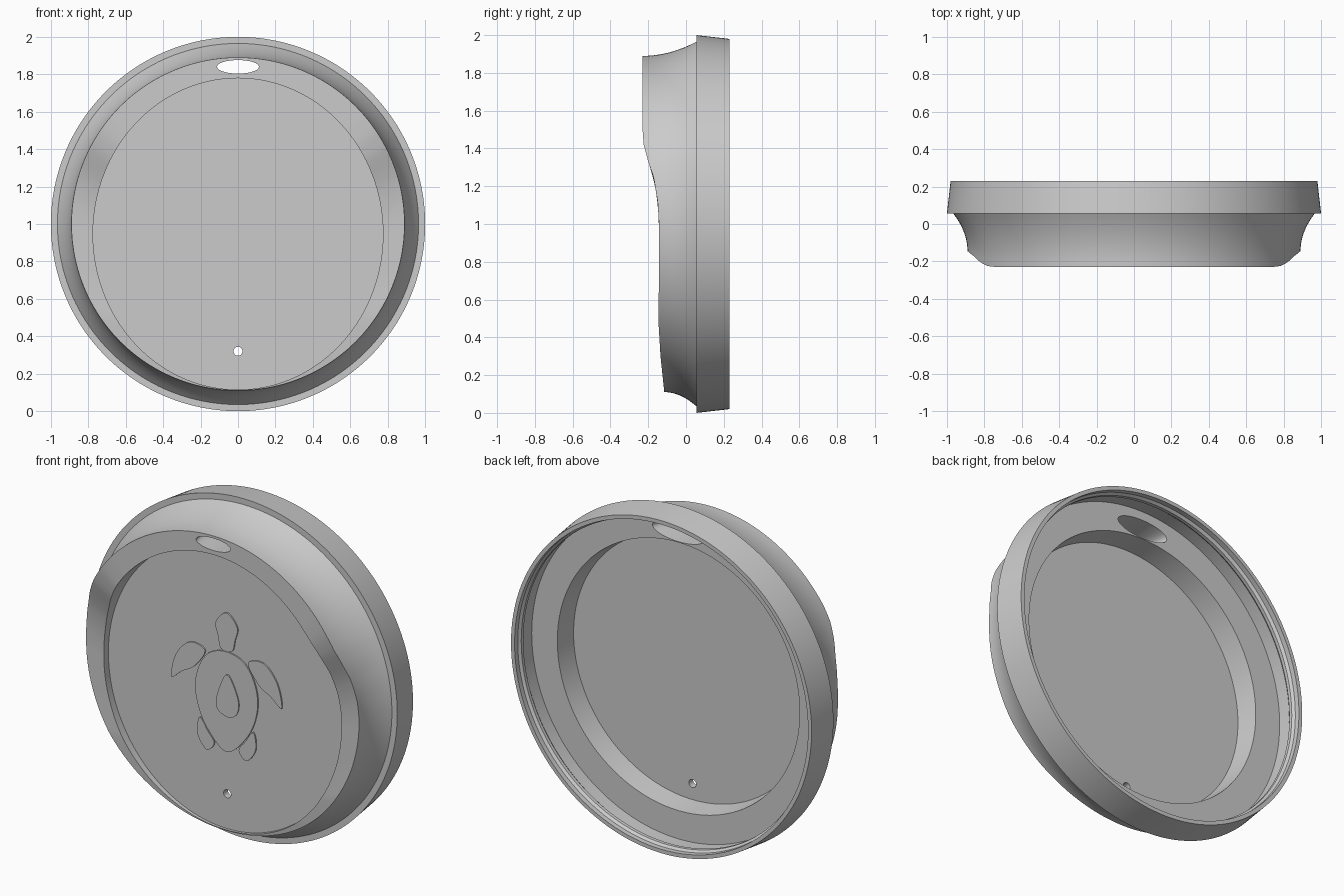
import bpy, bmesh, math
from mathutils import Vector

if "Cube" in bpy.data.objects:
    bpy.data.objects.remove(bpy.data.objects["Cube"])

SEG = 192
FLOOR = -0.10   # front face of the recessed floor

# Height of the raised ridge along z: (z, y)
CREST = [(0.0, -0.105), (0.11, -0.115), (0.3, -0.135), (0.5, -0.147), (0.7, -0.143),
         (1.0, -0.143), (1.12, -0.15), (1.25, -0.172), (1.33, -0.2), (1.42, -0.224),
         (1.5, -0.23), (2.0, -0.23)]


def crest(z):
    for (z0, y0), (z1, y1) in zip(CREST, CREST[1:]):
        if z <= z1:
            return y0 + (y1 - y0) * (z - z0) / (z1 - z0)
    return CREST[-1][1]


def circle(r, y):
    return lambda a: (r * math.sin(a), y, 1 + r * math.cos(a))


def wall(t):
    # Concave outer wall of the ridge, from the rim step up to the crest
    def point(a):
        r = 0.965 - 0.075 * (1 - (1 - t) ** 2)
        top = crest(1 + 0.89 * math.cos(a))
        return (r * math.sin(a), 0.055 + (top - 0.055) * t, 1 + r * math.cos(a))
    return point


def recess(y=None):
    # Slightly tall inner outline that meets the ridge edge at the bottom
    def point(a):
        x, z = 0.775 * math.sin(a), 0.947 + 0.832 * math.cos(a)
        return (x, crest(z) if y is None else y, z)
    return point


def finish(name, bm, angle=30):
    bmesh.ops.recalc_face_normals(bm, faces=bm.faces[:])
    me = bpy.data.meshes.new(name)
    bm.to_mesh(me)
    bm.free()
    ob = bpy.data.objects.new(name, me)
    bpy.context.collection.objects.link(ob)
    return ob


def smooth(ob, angle=30):
    bpy.ops.object.select_all(action='DESELECT')
    ob.select_set(True)
    bpy.context.view_layer.objects.active = ob
    bpy.ops.object.shade_smooth_by_angle(angle=math.radians(angle))


def loft(name, rings, seg=SEG):
    bm = bmesh.new()
    loops = [[bm.verts.new(f(2 * math.pi * i / seg)) for i in range(seg)] for f in rings]
    for a, b in zip(loops, loops[1:]):
        for i in range(seg):
            j = (i + 1) % seg
            bm.faces.new((a[i], a[j], b[j], b[i]))
    bm.faces.new(loops[0])
    bm.faces.new(loops[-1])
    return finish(name, bm)


# Lid: floor, ridge, rim, inner bead, band and underside cavity
lid = loft("lid", [
    recess(FLOOR), recess(),
    *[wall(t / 10) for t in range(10, -1, -1)],
    circle(1.0, 0.055), circle(0.98, 0.23), circle(0.957, 0.23),
    circle(0.957, 0.2), circle(0.945, 0.185), circle(0.945, 0.165), circle(0.957, 0.15),
    circle(0.957, 0.07), circle(0.79, 0.07), circle(0.775, -0.06)])


# Drinking opening (flared to the back) and vent hole
def oval(x, z, rx, rz, y):
    return lambda a: (x + rx * math.sin(a), y, z + rz * math.cos(a))


cutters = [
    loft("drink_cutter", [oval(0, 1.84, 0.112, 0.036, -0.3), oval(0, 1.84, 0.112, 0.036, -0.22),
                          oval(0, 1.85, 0.17, 0.055, 0.07), oval(0, 1.85, 0.17, 0.055, 0.12)], 48),
    loft("vent_cutter", [oval(0, 0.32, 0.024, 0.024, -0.3), oval(0, 0.32, 0.024, 0.024, 0.2)], 32)]
bpy.context.view_layer.objects.active = lid
for c in cutters:
    m = lid.modifiers.new(c.name, 'BOOLEAN')
    m.operation, m.solver, m.object = 'DIFFERENCE', 'EXACT', c
    bpy.ops.object.modifier_apply(modifier=m.name)
    bpy.data.objects.remove(c)
smooth(lid)


# Turtle relief: thin slabs with rounded outlines
def slab(name, pts, height, mirror=False):
    bm = bmesh.new()
    n = len(pts)
    P = [Vector(p) for p in pts]
    for s in ((1, -1) if mirror else (1,)):
        outline = []
        for i in range(n):
            a, b, c, d = (P[(i + k) % n] for k in (-1, 0, 1, 2))
            for k in range(6):
                t = k / 6
                outline.append(0.5 * (2 * b + (c - a) * t + (2 * a - 5 * b + 4 * c - d) * t * t
                                      + (3 * b - a - 3 * c + d) * t ** 3))
        back, front = ([bm.verts.new((s * p.x, y, p.y)) for p in outline]
                       for y in (FLOOR + 0.006, FLOOR - height))
        bm.faces.new(back)
        bm.faces.new(front)
        for i in range(len(outline)):
            j = (i + 1) % len(outline)
            bm.faces.new((back[i], back[j], front[j], front[i]))
    smooth(finish(name, bm))


slab("turtle_shell", [(0, 1.16), (0.12, 1.12), (0.19, 1.0), (0.2, 0.86), (0.14, 0.7), (0, 0.57),
                      (-0.14, 0.7), (-0.2, 0.86), (-0.19, 1.0), (-0.12, 1.12)], 0.008)
slab("turtle_shell_drop", [(0.01, 1.03), (0.08, 0.9), (0.07, 0.81), (0.01, 0.78),
                           (-0.06, 0.82), (-0.05, 0.92)], 0.014)
slab("turtle_head", [(0, 1.39), (0.07, 1.32), (0.055, 1.24), (0.035, 1.17),
                     (-0.035, 1.17), (-0.055, 1.24), (-0.07, 1.32)], 0.008)
slab("turtle_front_flippers", [(-0.14, 1.13), (-0.24, 1.155), (-0.33, 1.06), (-0.36, 0.92),
                               (-0.29, 0.97), (-0.21, 1.02)], 0.008, True)
slab("turtle_rear_flippers", [(-0.175, 0.73), (-0.19, 0.63), (-0.13, 0.55),
                              (-0.08, 0.6), (-0.12, 0.66)], 0.008, True)
